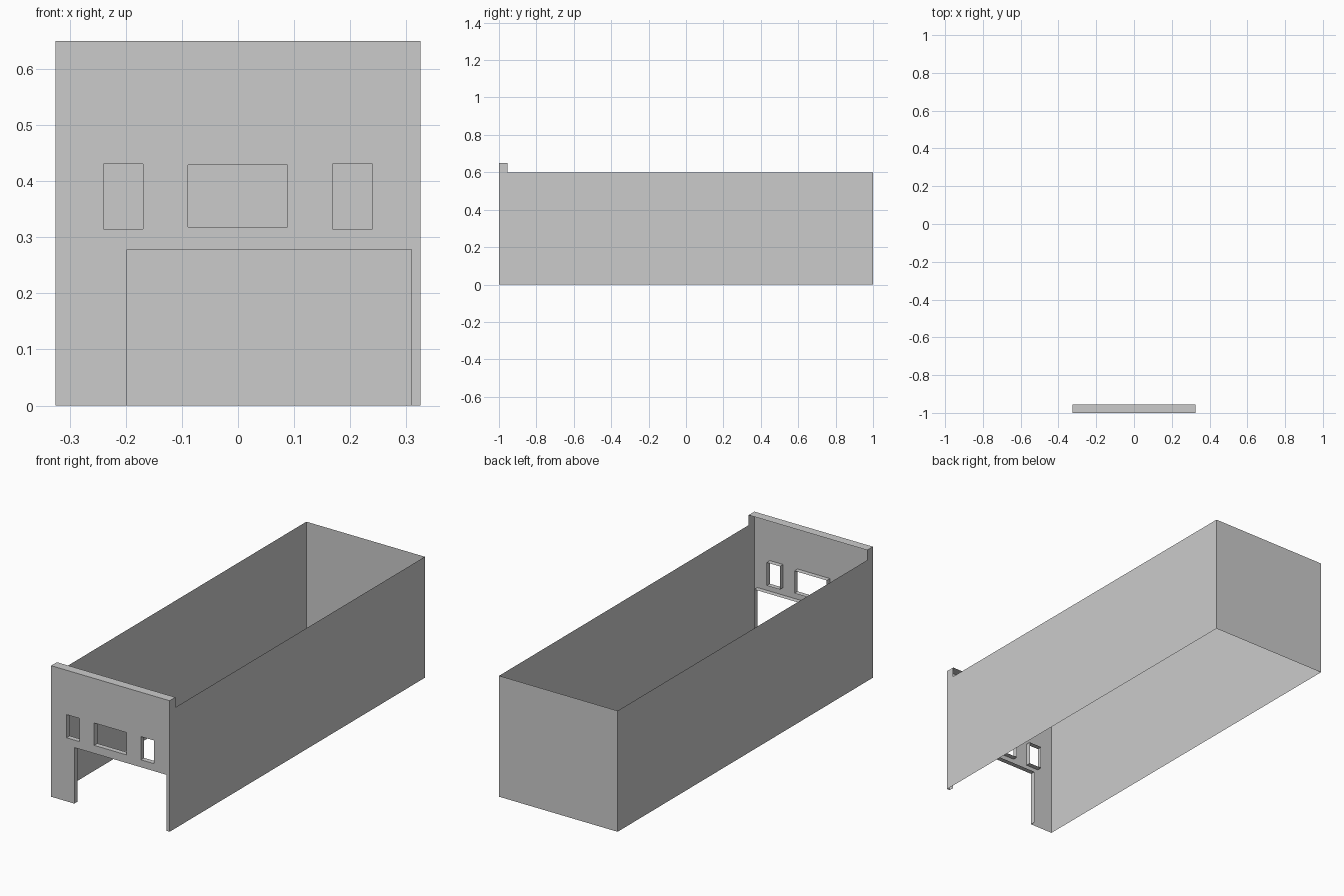
import bpy
import bmesh

if "Cube" in bpy.data.objects:
    bpy.data.objects.remove(bpy.data.objects["Cube"])

W, FRONT, BACK = 0.325, -1.0, 1.0      # half width, front and back planes
WALL_H, FRONT_H = 0.60, 0.65           # side/back wall and facade heights
LIP_Y = -0.955                         # rear edge of the parapet cap
REVEAL = 0.025                         # depth of the opening returns

# Openings in the facade: x0, x1, z0, z1
OPENINGS = {
    "garage_door": (-0.198, 0.309, 0.0, 0.278),
    "left_window": (-0.24, -0.169, 0.315, 0.43),
    "middle_window": (-0.089, 0.088, 0.318, 0.429),
    "right_window": (0.168, 0.24, 0.315, 0.43),
}

grey = bpy.data.materials.new("wall grey")
grey.diffuse_color = (0.6, 0.6, 0.6, 1)
grey.use_nodes = True
grey.node_tree.nodes["Principled BSDF"].inputs["Base Color"].default_value = grey.diffuse_color


def make_part(name, quads):
    """Single-skin object made from corner quads."""
    bm = bmesh.new()
    for q in quads:
        bm.faces.new([bm.verts.new(p) for p in q])
    bmesh.ops.remove_doubles(bm, verts=bm.verts, dist=1e-5)
    mesh = bpy.data.meshes.new(name)
    bm.to_mesh(mesh)
    bm.free()
    mesh.materials.append(grey)
    obj = bpy.data.objects.new(name, mesh)
    bpy.context.collection.objects.link(obj)
    return obj


def upright(a, b, z0, z1):
    """Vertical quad between plan points a and b."""
    return [(*a, z0), (*b, z0), (*b, z1), (*a, z1)]


# Thin side and back walls, open at the top and bottom
make_part("right_wall", [upright((W, FRONT), (W, BACK), 0, WALL_H)])
make_part("left_wall", [upright((-W, BACK), (-W, FRONT), 0, WALL_H)])
make_part("back_wall", [upright((W, BACK), (-W, BACK), 0, WALL_H)])

# Facade: cells between the opening edges, leaving the openings out
xs = sorted({-W, W, *(v for o in OPENINGS.values() for v in o[:2])})
zs = sorted({0.0, FRONT_H, *(v for o in OPENINGS.values() for v in o[2:])})
cells = []
for x0, x1 in zip(xs, xs[1:]):
    for z0, z1 in zip(zs, zs[1:]):
        cx, cz = (x0 + x1) / 2, (z0 + z1) / 2
        if not any(a < cx < b and c < cz < d for a, b, c, d in OPENINGS.values()):
            cells.append(upright((x0, FRONT), (x1, FRONT), z0, z1))
make_part("front_wall", cells)

# Parapet cap: top strip with two end returns, open behind
make_part("parapet_cap", [
    [(-W, FRONT, FRONT_H), (W, FRONT, FRONT_H), (W, LIP_Y, FRONT_H), (-W, LIP_Y, FRONT_H)],
    upright((W, FRONT), (W, LIP_Y), WALL_H, FRONT_H),
    upright((-W, LIP_Y), (-W, FRONT), WALL_H, FRONT_H),
])

# Returns running inward around every opening (no sill on the door)
for name, (x0, x1, z0, z1) in OPENINGS.items():
    y0, y1 = FRONT, FRONT + REVEAL
    quads = [
        upright((x0, y0), (x0, y1), z0, z1),
        upright((x1, y1), (x1, y0), z0, z1),
        [(x0, y0, z1), (x0, y1, z1), (x1, y1, z1), (x1, y0, z1)],
    ]
    if z0 > 0:
        quads.append([(x0, y0, z0), (x1, y0, z0), (x1, y1, z0), (x0, y1, z0)])
    make_part(name + "_frame", quads)
